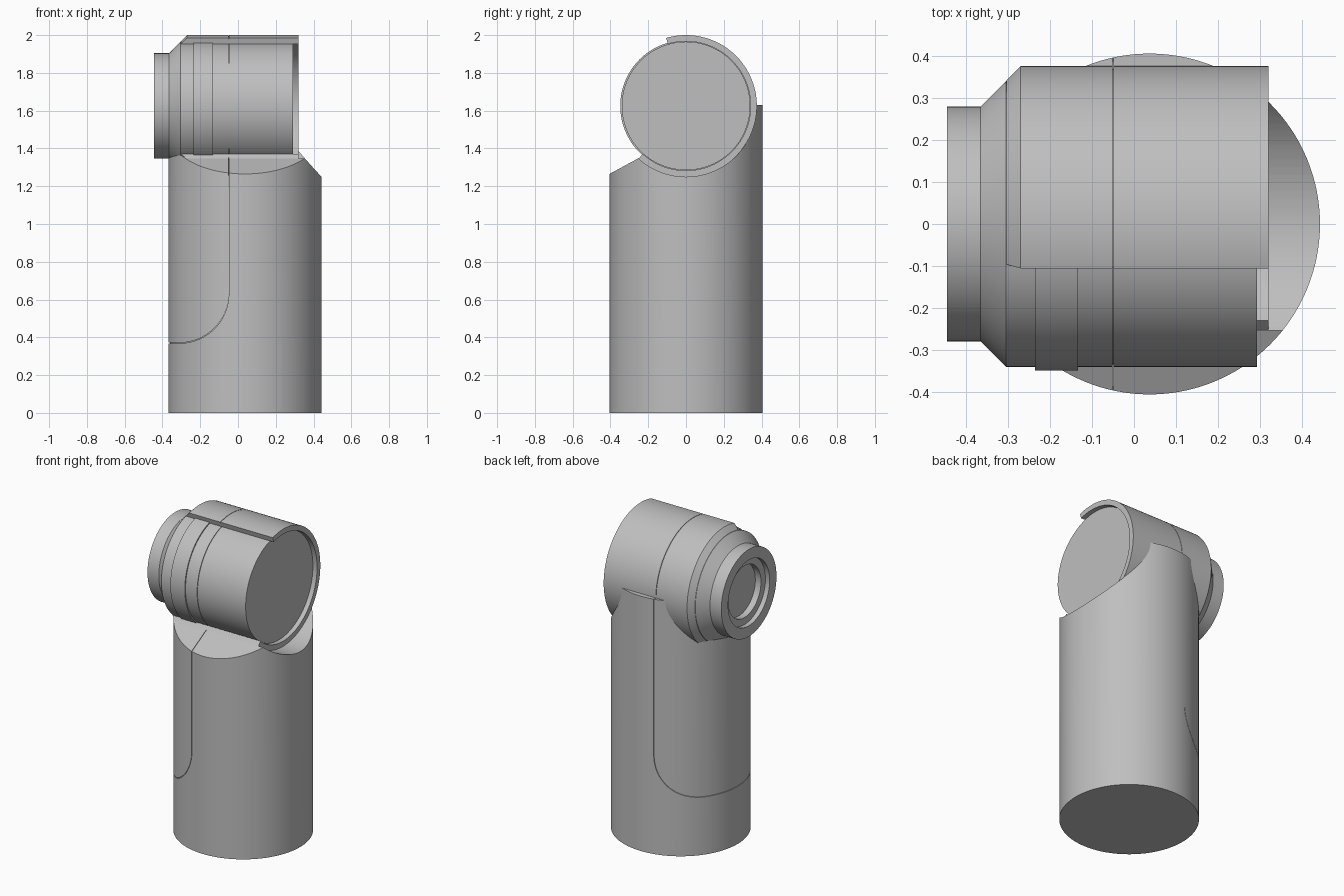
import bpy, bmesh
from math import sin, cos, radians, pi

if "Cube" in bpy.data.objects:
    bpy.data.objects.remove(bpy.data.objects["Cube"], do_unlink=True)

grey = bpy.data.materials.new("plain_grey")
grey.use_nodes = True
grey.diffuse_color = (0.52, 0.52, 0.52, 1)
grey.node_tree.nodes["Principled BSDF"].inputs["Base Color"].default_value = grey.diffuse_color

AXIS_Z = 1.625      # height of the head axis
BODY_X, BODY_R = 0.037, 0.405
HEAD_R, CORE_R, NECK_R = 0.375, 0.342, 0.279
SEAM_X = -0.05


def finish(bm, name):
    bmesh.ops.remove_doubles(bm, verts=bm.verts, dist=1e-5)
    bmesh.ops.recalc_face_normals(bm, faces=bm.faces)
    mesh = bpy.data.meshes.new(name)
    bm.to_mesh(mesh)
    bm.free()
    ob = bpy.data.objects.new(name, mesh)
    bpy.context.collection.objects.link(ob)
    mesh.materials.append(grey)
    return ob


def lathe(name, profile, start=0, end=360, steps=120):
    """Turn (x, radius) points round the head axis; angle 0 is up, then back."""
    bm = bmesh.new()
    full = end - start == 360
    rings = []
    for i in range(steps if full else steps + 1):
        a = radians(start + (end - start) * i / steps)
        rings.append([bm.verts.new((x, r * sin(a), AXIS_Z + r * cos(a))) for x, r in profile])
    count = len(profile)
    for i in range(steps):
        p, q = rings[i], rings[(i + 1) % len(rings)]
        for j in range(count - 1 if full else count):
            k = (j + 1) % count
            bm.faces.new((p[j], p[k], q[k], q[j]))
    if not full:
        bm.faces.new(rings[0])
        bm.faces.new(rings[-1])
    return finish(bm, name)


def prism(name, points, place, low, high):
    """Extrude a flat outline; place(u, v, w) maps it to space."""
    bm = bmesh.new()
    a = [bm.verts.new(place(u, v, low)) for u, v in points]
    b = [bm.verts.new(place(u, v, high)) for u, v in points]
    bm.faces.new(a)
    bm.faces.new(b)
    for i in range(len(a)):
        k = (i + 1) % len(a)
        bm.faces.new((a[i], a[k], b[k], b[i]))
    return finish(bm, name)


def upright(name, radius, low, high, steps=128):
    ring = [(BODY_X + radius * cos(2 * pi * i / steps), radius * sin(2 * pi * i / steps))
            for i in range(steps)]
    return prism(name, ring, lambda u, v, w: (u, v, w), low, high)


def cut(ob, cutter):
    cutter.hide_render = True
    mod = ob.modifiers.new("cut", "BOOLEAN")
    mod.operation, mod.solver, mod.object = "DIFFERENCE", "EXACT", cutter
    bpy.context.view_layer.objects.active = ob
    bpy.ops.object.modifier_apply(modifier=mod.name)
    bpy.data.objects.remove(cutter, do_unlink=True)


def smooth(ob):
    bpy.ops.object.select_all(action="DESELECT")
    ob.select_set(True)
    bpy.context.view_layer.objects.active = ob
    bpy.ops.object.shade_smooth_by_angle(angle=radians(25))


# upright body, its front shoulder and the cradle for the head
body = upright("body", BODY_R, 0, 1.63)
shoulder = [(-1, 0.942), (0, 1.485), (0, 3), (-1, 3)]
cut(body, prism("shoulder_cutter", shoulder, lambda u, v, w: (w, u, v), -2, 2))
cradle = [(-1, 0), (-1, 0.28), (-0.365, 0.28), (-0.27, HEAD_R), (1, HEAD_R), (1, 0)]
cut(body, lathe("cradle_cutter", cradle))

# fine seam: straight down the front and back, then curving to the side
ARC_X, ARC_Z, ARC_R = -0.31, 0.63, 0.26


def seam_side(r):
    arc = [(ARC_X + r * cos(a), ARC_Z - r * sin(a)) for a in (pi / 2 * i / 24 for i in range(25))]
    return [(ARC_X + r, 1.8)] + arc + [(-0.6, ARC_Z - r)]


outline = seam_side(ARC_R + 0.0015) + seam_side(ARC_R - 0.0015)[::-1]
seam = prism("seam_cutter", outline, lambda u, v, w: (u, w, v), -1, 1)
cut(seam, upright("seam_core", BODY_R - 0.008, 0.1, 1.2))
cut(body, seam)


def groove(r):
    return [(SEAM_X - 0.0015, r), (SEAM_X - 0.0015, r - 0.006),
            (SEAM_X + 0.0015, r - 0.006), (SEAM_X + 0.0015, r)]


# head core: stepped lens recess, neck ring, taper, raised band, flat end
core = [(-0.375, 0), (-0.375, 0.165), (-0.415, 0.165), (-0.415, 0.21), (-0.445, 0.21),
        (-0.445, NECK_R), (-0.365, NECK_R), (-0.304, 0.34), (-0.235, 0.34),
        (-0.235, 0.348), (-0.133, 0.348), (-0.133, 0.34)]
core += groove(0.34) + [(0.292, 0.34), (0.292, 0)]
head_core = lathe("head_core", core)

# outer shell wrapping the top, back and underside of the head
shell = [(-0.303, CORE_R), (-0.27, HEAD_R)] + groove(HEAD_R) + [(0.32, HEAD_R), (0.32, CORE_R)]
head_shell = lathe("head_shell", shell, -16.3, 222)

for part in (body, head_core, head_shell):
    smooth(part)
